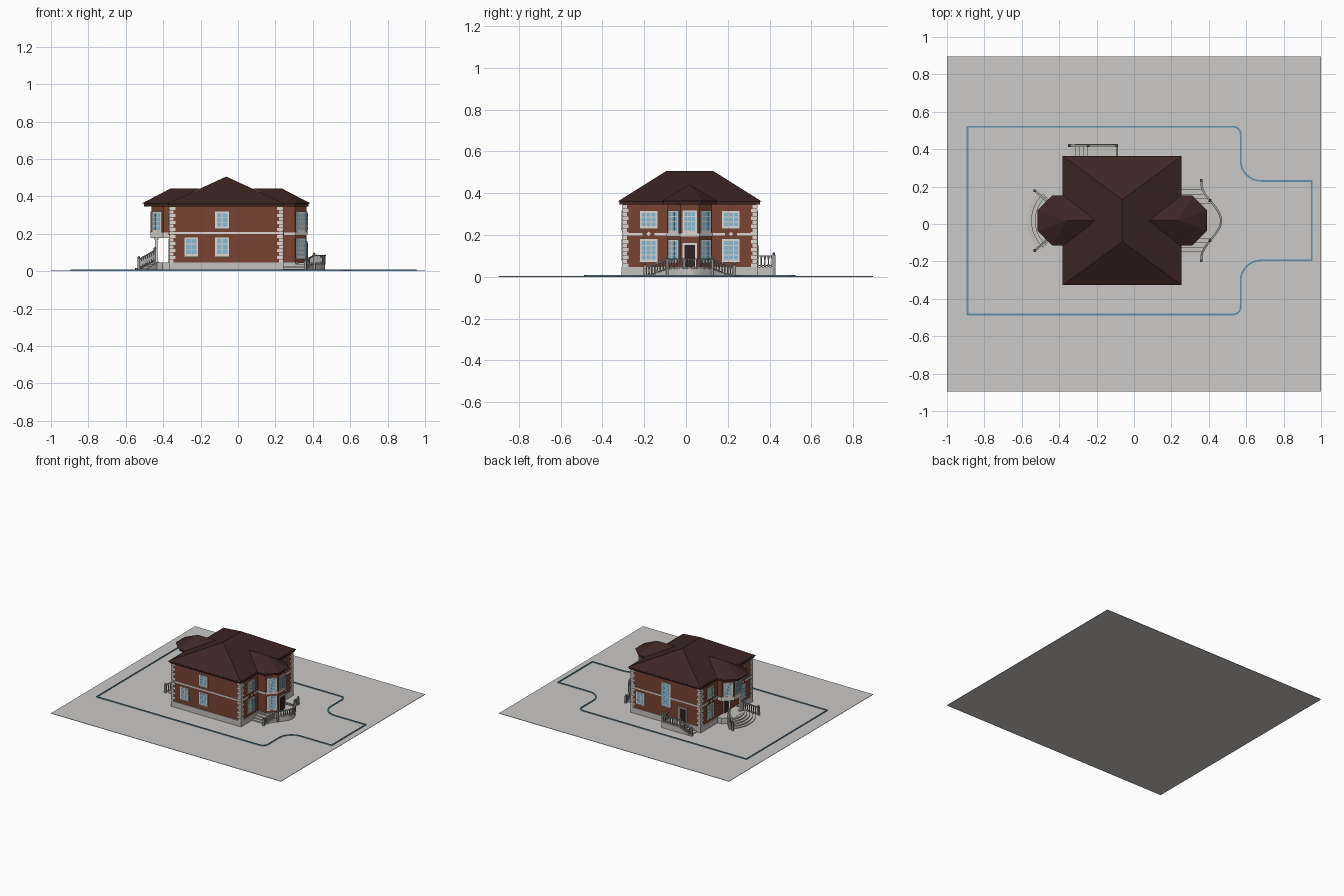
import bpy, bmesh, math
from mathutils import Matrix, Vector

if "Cube" in bpy.data.objects:
    bpy.data.objects.remove(bpy.data.objects["Cube"])

COL = {
    "paving grey": (0.60, 0.585, 0.57), "brick": (0.19, 0.057, 0.034),
    "roof brown": (0.045, 0.019, 0.018), "trim white": (0.72, 0.69, 0.65),
    "stone": (0.56, 0.54, 0.52), "glass blue": (0.25, 0.50, 0.66),
    "door dark": (0.03, 0.014, 0.016), "railing grey": (0.34, 0.33, 0.32),
    "border blue": (0.11, 0.29, 0.41),
}
MATS, PARTS = {}, {}
for n, c in COL.items():
    MATS[n] = bpy.data.materials.new(n)
    MATS[n].diffuse_color = (*c, 1)

C = 0.018                                    # axis of symmetry in y
X0, X1, Y0, Y1 = -0.363, 0.237, C - 0.32, C + 0.32
PLINTH, EAVE, ROOF = 0.047, 0.345, 0.366


def part(name, mat):
    """Mesh that collects all pieces of one named part."""
    if name not in PARTS:
        PARTS[name] = (bmesh.new(), mat)
    return PARTS[name][0]


def box(bm, a, b, M=Matrix()):
    a, b = Vector(a), Vector(b)
    S = Matrix.Diagonal((*(b - a), 1))
    bmesh.ops.create_cube(bm, size=1, matrix=M @ Matrix.Translation((a + b) / 2) @ S)


def prism(bm, pts, z0, z1):
    lo = [bm.verts.new((x, y, z0)) for x, y in pts]
    hi = [bm.verts.new((x, y, z1)) for x, y in pts]
    bm.faces.new(lo[::-1])
    bm.faces.new(hi)
    for i in range(len(pts)):
        j = (i + 1) % len(pts)
        bm.faces.new((lo[i], lo[j], hi[j], hi[i]))


def solid(bm, pts, faces):
    v = [bm.verts.new(p) for p in pts]
    for f in faces:
        bm.faces.new([v[i] for i in f])


def beam(bm, p, q, w, h, extra=0.0):
    """Box bar from p to q, w wide and h high."""
    p, q = Vector(p), Vector(q)
    d = q - p
    M = Matrix.Translation((p + q) / 2) @ d.to_track_quat('X', 'Z').to_matrix().to_4x4()
    L = d.length / 2 + extra
    box(bm, (-L, -w / 2, -h / 2), (L, w / 2, h / 2), M)


def post(bm, x, y, z0, z1, r, r2=None, n=6):
    bmesh.ops.create_cone(bm, cap_ends=True, segments=n, radius1=r, radius2=r2 or r, depth=z1 - z0,
                          matrix=Matrix.Translation((x, y, (z0 + z1) / 2)))


def octagon(cx, r):
    return [(cx + r * math.cos(math.radians(22.5 + 45 * i)),
             C + r * math.sin(math.radians(22.5 + 45 * i))) for i in range(8)]


def on_wall(x, y, deg):
    """Frame on a wall: local x points outward, y along the wall."""
    return Matrix.Translation((x, y, 0)) @ Matrix.Rotation(math.radians(deg), 4, 'Z')


def window(M, z0, z1, w, cols=2, rows=3):
    fr, gl = part("window_frames", "trim white"), part("window_glass", "glass blue")
    box(fr, (-.004, -w / 2, z0), (.006, w / 2, z1), M)
    box(fr, (-.004, -w / 2 - .005, z0 - .005), (.009, w / 2 + .005, z0 + .001), M)
    m, g = .009, .004
    pw = (w - 2 * m - g * (cols - 1)) / cols
    ph = (z1 - z0 - 2 * m - g * (rows - 1)) / rows
    for i in range(cols):
        for j in range(rows):
            y, z = -w / 2 + m + i * (pw + g), z0 + m + j * (ph + g)
            box(gl, (0, y, z), (.0075, y + pw, z + ph), M)


def door(M, w, z1):
    box(part("door_frames", "trim white"), (-.004, -w / 2 - .009, PLINTH), (.006, w / 2 + .009, z1 + .009), M)
    box(part("doors", "door dark"), (0, -w / 2, PLINTH), (.0085, w / 2, z1), M)


def balustrade(name, path, h=0.05, posts=()):
    bm = part(name, "railing grey")
    for p, q in zip(path, path[1:]):
        p, q = Vector(p), Vector(q)
        up = Vector((0, 0, h))
        beam(bm, p + up, q + up, .011, .006, .002)
        beam(bm, p + up * .12, q + up * .12, .008, .004, .002)
        n = max(1, round((q - p).length / .016))
        for i in range(n):
            b = p.lerp(q, (i + .5) / n)
            post(bm, b.x, b.y, b.z, b.z + h * .5, .0045, .003)
            post(bm, b.x, b.y, b.z + h * .5, b.z + h, .003, .0045)
    for i in posts:
        x, y, z = path[i]
        box(bm, (x - .007, y - .007, 0.002), (x + .007, y + .007, z + h + .005))
        bmesh.ops.create_icosphere(bm, subdivisions=1, radius=.008,
                                   matrix=Matrix.Translation((x, y, z + h + .011)))


# Ground slab and plot border
box(part("ground", "paving grey"), (-1, -.895, 0), (1, .895, .003))


def arc(cx, cy, r, a0, a1, n=8):
    return [(cx + r * math.cos(math.radians(a0 + (a1 - a0) * i / n)),
             cy + r * math.sin(math.radians(a0 + (a1 - a0) * i / n))) for i in range(n + 1)]


half = [(-.89, .52)] + arc(.53, .48, .04, 90, 0) + arc(.68, .34, .11, 180, 270) + [(.95, .23)]
loop = half + [(x, 2 * C - y) for x, y in half[::-1]]
for p, q in zip(loop, loop[1:] + loop[:1]):
    beam(part("plot_border", "border blue"), (*p, .005), (*q, .005), .009, .007, .003)

# Main walls, plinth and belt course
box(part("walls", "brick"), (X0, Y0, .01), (X1, Y1, ROOF - .01))
box(part("plinth", "stone"), (X0 - .006, Y0 - .006, .002), (X1 + .006, Y1 + .006, PLINTH))
box(part("belt_course", "trim white"), (X0 - .004, Y0 - .004, .198), (X1 + .004, Y1 + .004, .210))

# Bays: the right one is full height, the left one hangs on columns
BR, BL, RB = .26, -.355, .115
AP = RB * math.cos(math.pi / 8)
prism(part("bay_walls", "brick"), octagon(BR, RB), .01, ROOF - .01)
prism(part("bay_walls", "brick"), octagon(BL, RB), .19, ROOF - .01)
prism(part("plinth", "stone"), octagon(BR, RB + .006), .002, PLINTH)
for cx, z0 in ((BR, .193), (BL, .178)):
    prism(part("belt_course", "trim white"), octagon(cx, RB + .006), z0, .207)

# Corner quoins, alternating long and short
for cx, sx in ((X0, 1), (X1, -1)):
    for cy, sy in ((Y0, 1), (Y1, -1)):
        for i in range(16):
            lx, ly = (.028, .019) if i % 2 else (.019, .028)
            xs = sorted((cx - sx * .005, cx + sx * lx))
            ys = sorted((cy - sy * .005, cy + sy * ly))
            z = PLINTH + i * .0187
            box(part("quoins", "trim white"), (xs[0], ys[0], z), (xs[1], ys[1], z + .0165))

# Hipped main roof with eaves
rx, ry, mx, top = .318, .345, (X0 + X1) / 2, .506
roof = part("main_roof", "roof brown")
box(roof, (mx - rx + .009, C - ry + .009, EAVE), (mx + rx - .009, C + ry - .009, ROOF))
solid(roof, [(mx - rx, C - ry, ROOF - .006), (mx + rx, C - ry, ROOF - .006),
             (mx + rx, C + ry, ROOF - .006), (mx - rx, C + ry, ROOF - .006),
             (mx, C - .112, top), (mx, C + .112, top)],
      [(0, 1, 4), (1, 2, 5, 4), (2, 3, 5), (3, 0, 4, 5), (3, 2, 1, 0)])

# Bay roofs: faceted half cone running into the main slope
for s in (1, -1):
    ex = mx + s * rx
    cx = mx + s * .312
    eaves = [(ex - s * .012, C - .134), (cx + s * .062, C - .134), (cx + s * .14, C - .056),
             (cx + s * .14, C + .056), (cx + s * .062, C + .134), (ex - s * .012, C + .134)]
    pts = [(x, y, ROOF - .004) for x, y in eaves] + [(cx - s * .012, C, .441), (mx + s * .145, C, .441)]
    solid(part("bay_roofs", "roof brown"), pts,
          [(i, i + 1, 6) for i in range(5)] + [(7, 0, 6), (5, 7, 6), (5, 4, 3, 2, 1, 0)])
    prism(part("bay_roofs", "roof brown"), octagon(cx, .139), EAVE, ROOF - .003)

# Front windows
for x, z0, z1 in ((-.085, .23, .318), (-.085, .082, .18), (-.25, .082, .18)):
    window(on_wall(x, Y0, -90), z0, z1, .074)
# Side windows with an ornament panel between the floors
for x, deg in ((X1, 0), (X0, 180)):
    for y in (C - .197, C + .197):
        M = on_wall(x, y, deg)
        window(M, .233, .315, .084, 3, 3)
        window(M, .074, .180, .084, 3, 4)
        box(part("ornament_panels", "brick"), (0, -.028, .188), (.006, .028, .222), M)
        D = M @ Matrix.Translation((0, 0, .205)) @ Matrix.Rotation(math.pi / 4, 4, 'X')
        box(part("ornaments", "trim white"), (0, -.008, -.008), (.009, .008, .008), D)
# Bay windows on the three outer faces
for cx, base in ((BR, 0), (BL, 180)):
    for a in (-45, 0, 45):
        r = math.radians(base + a)
        M = on_wall(cx + AP * math.cos(r), C + AP * math.sin(r), base + a)
        window(M, .212, .318, .07, 3, 4)
        if cx == BR and a:
            window(M, .07, .178, .07, 3, 4)
# Back windows and doors
window(on_wall(.155, Y1, 90), .085, .18, .074)
window(on_wall(-.065, Y1, 90), .13, .315, .078, 2, 5)
door(on_wall(-.21, Y1, 90), .05, .15)
door(on_wall(BR + AP, C, 0), .05, .152)
door(on_wall(X0, C, 180), .06, .155)

# Right terrace: bell-shaped outline with steps down at both ends
def bell(d):
    return .36 + .105 * (.5 + .5 * math.cos(math.pi * min(abs(d) / .2, 1)))


for k in range(5):
    h = .095 + .024 * k
    edge = [(bell(h * t / 10), C + h * t / 10) for t in range(-10, 11)]
    prism(part("terrace_steps", "stone"), [(X1, C + h), (X1, C - h)] + edge, .002, PLINTH - .009 * k)
path = []
for t in range(-16, 17):
    d = .215 * t / 16
    z = PLINTH - .01 if abs(d) < .1 else max(.004, (PLINTH - .01) * (1 - (abs(d) - .1) / .1))
    path.append((bell(d), C + d, z))
balustrade("terrace_railing", path, .048, (0, 8, 24, 32))

# Left porch: columns, fan of steps and sloping railings
prism(part("porch", "stone"), octagon(BL, .125), .002, PLINTH)
for k in range(5):
    r = .135 + .02 * k
    prism(part("porch_steps", "stone"), [(BL, C)] + arc(BL, C, r, 132, 228, 12),
          .002, PLINTH - .002 - .009 * k)
for s in (1, -1):
    x, y = BL - .082, C + s * .065
    post(part("porch_columns", "trim white"), x, y, PLINTH, .18, .008, .0065, 12)
    for z in (PLINTH, .17):
        box(part("porch_columns", "trim white"), (x - .011, y - .011, z), (x + .011, y + .011, z + .009))
    balustrade("porch_railing", [(-.445, C + s * .085, .052), (-.53, C + s * .16, .004)], .058, (0, 1))

# Back landing with a straight flight of steps
for k in range(5):
    box(part("back_steps", "stone"), (-.25 - .022 * k, Y1, .002), (-.085, .428, PLINTH - .009 * k))
balustrade("back_railing", [(-.092, .352, PLINTH), (-.092, .42, PLINTH), (-.245, .42, PLINTH),
                            (-.345, .42, .006)], .052, (1, 2, 3))

# Turn every collected part into an object
for name, (bm, mat) in PARTS.items():
    bmesh.ops.recalc_face_normals(bm, faces=bm.faces)
    me = bpy.data.meshes.new(name)
    bm.to_mesh(me)
    bm.free()
    me.materials.append(MATS[mat])
    bpy.context.collection.objects.link(bpy.data.objects.new(name, me))

for m in bpy.data.materials:
    if m.users and not m.is_grease_pencil:
        m.use_nodes = True
        m.node_tree.nodes["Principled BSDF"].inputs["Base Color"].default_value = m.diffuse_color
